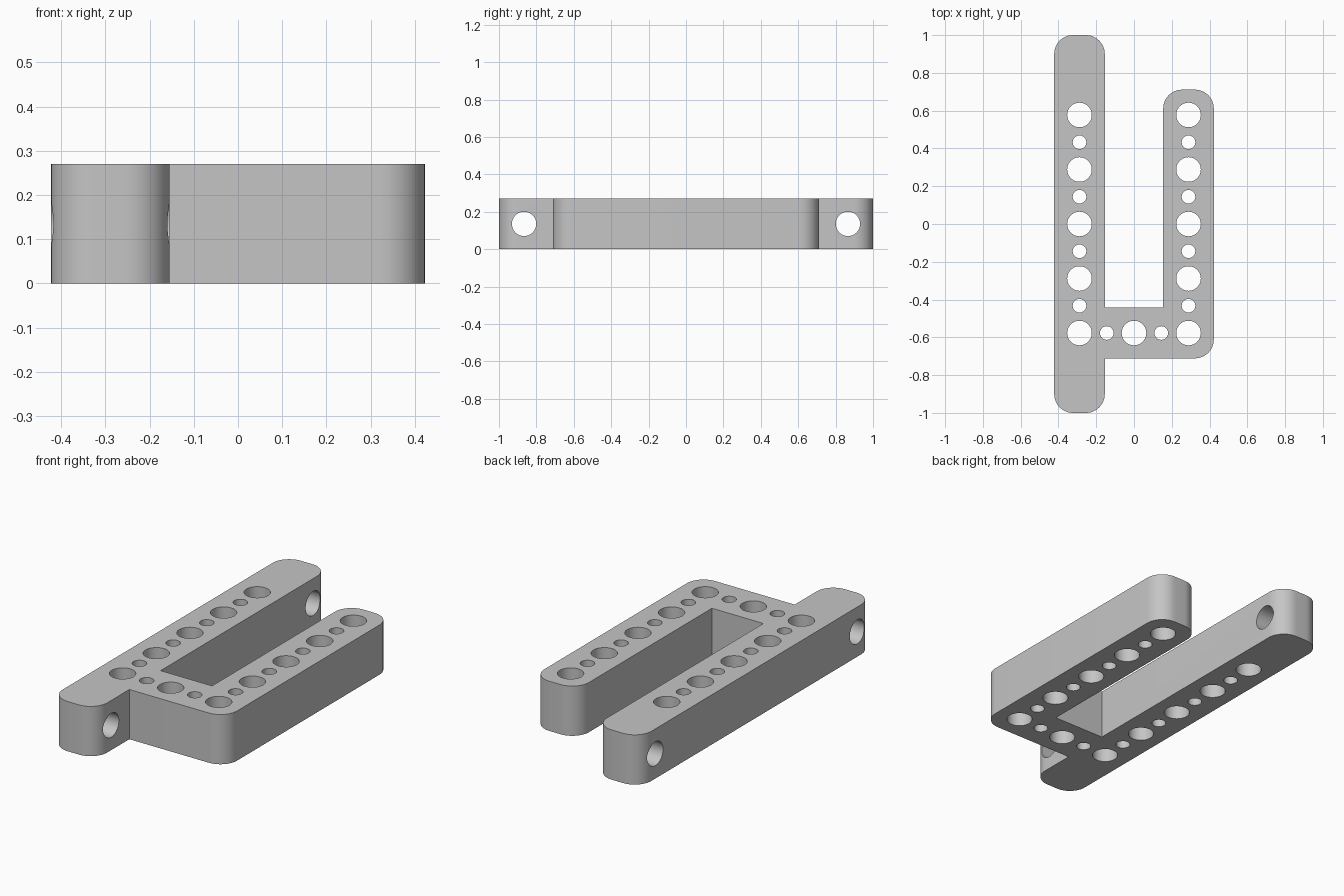
import bpy, bmesh
from math import sin, cos, pi, radians
from mathutils import Vector, Matrix

cube = bpy.data.objects.get("Cube")
if cube:
    bpy.data.objects.remove(cube, do_unlink=True)

PITCH = 0.1443           # spacing between neighbouring holes
HALF = 0.134             # half the width of a bar
HEIGHT = 0.27
ROUND = 0.1              # corner radius
BIG, SMALL = 0.065, 0.036
ARM = 2 * PITCH          # bar centre line, left and right
INNER, OUTER = ARM - HALF, ARM + HALF
CROSS = -4 * PITCH       # centre line of the cross bar

grey = bpy.data.materials.new("grey metal")
grey.use_nodes = True
colour = (0.56, 0.56, 0.56, 1)
grey.diffuse_color = colour
grey.node_tree.nodes["Principled BSDF"].inputs["Base Color"].default_value = colour


def make_object(name, bm):
    mesh = bpy.data.meshes.new(name)
    bm.to_mesh(mesh)
    bm.free()
    mesh.materials.append(grey)
    obj = bpy.data.objects.new(name, mesh)
    bpy.context.collection.objects.link(obj)
    return obj


def rounded_outline(corners, steps=12):
    points = []
    for i, (x, y, r) in enumerate(corners):
        p = Vector((x, y, 0))
        if not r:
            points.append(p)
            continue
        before = (Vector((*corners[i - 1][:2], 0)) - p).normalized()
        after = (Vector((*corners[(i + 1) % len(corners)][:2], 0)) - p).normalized()
        centre = p + r * (before + after)
        for k in range(steps + 1):
            t = k / steps * pi / 2
            points.append(centre - r * (cos(t) * after + sin(t) * before))
    return points


# Bracket body: long bar, cross bar and short arm in one outline
END = -CROSS + HALF
corners = [
    (-OUTER, -1, ROUND), (-INNER, -1, ROUND), (-INNER, -END, 0),
    (OUTER, -END, ROUND), (OUTER, END, ROUND), (INNER, END, ROUND),
    (INNER, CROSS + HALF, 0), (-INNER, CROSS + HALF, 0),
    (-INNER, 1, ROUND), (-OUTER, 1, ROUND),
]
bm = bmesh.new()
base = bm.faces.new([bm.verts.new(p) for p in rounded_outline(corners)])
top = bmesh.ops.extrude_face_region(bm, geom=[base])["geom"]
bmesh.ops.translate(bm, vec=(0, 0, HEIGHT),
                    verts=[g for g in top if isinstance(g, bmesh.types.BMVert)])
bmesh.ops.recalc_face_normals(bm, faces=bm.faces)
body = make_object("bracket_body", bm)

# Hole cutters: alternating big and small, plus side holes in the long bar
bm = bmesh.new()


def add_hole(x, y, radius, sideways=False):
    place = Matrix.Translation((x, y, HEIGHT / 2))
    if sideways:
        place = place @ Matrix.Rotation(pi / 2, 4, "Y")
    bmesh.ops.create_cone(bm, cap_ends=True, segments=48, radius1=radius,
                          radius2=radius, depth=2 * HEIGHT, matrix=place)


for k in range(9):
    for x in (-ARM, ARM):
        add_hole(x, CROSS + k * PITCH, SMALL if k % 2 else BIG)
for k in (-1, 0, 1):
    add_hole(k * PITCH, CROSS, SMALL if k else BIG)
for side in (-1, 1):
    add_hole(-ARM, side * 6 * PITCH, BIG, sideways=True)
cutter = make_object("hole_cutter", bm)
cutter.hide_render = True

# Drill the holes, then drop the cutter
drill = body.modifiers.new("drill", "BOOLEAN")
drill.operation = "DIFFERENCE"
drill.solver = "EXACT"
drill.object = cutter
for obj in bpy.context.selected_objects:
    obj.select_set(False)
body.select_set(True)
bpy.context.view_layer.objects.active = body
bpy.ops.object.modifier_apply(modifier=drill.name)
bpy.data.objects.remove(cutter, do_unlink=True)
bpy.ops.object.shade_smooth_by_angle(angle=radians(30))
